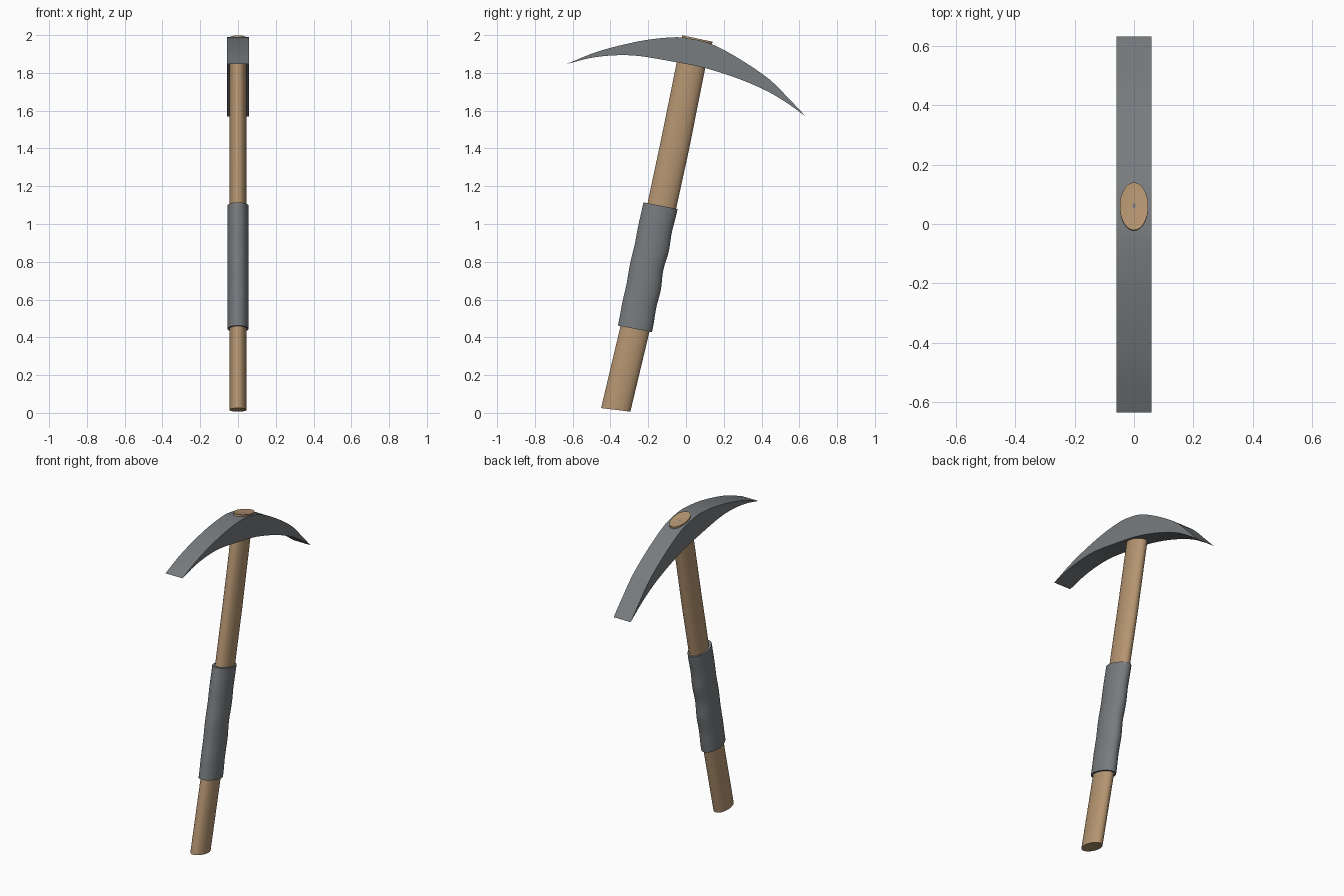
import bpy, bmesh, math
from mathutils import Vector

cube = bpy.data.objects.get("Cube")
if cube:
    bpy.data.objects.remove(cube)


def material(name, rgb):
    m = bpy.data.materials.new(name)
    m.use_nodes = True
    m.diffuse_color = (*rgb, 1)
    m.node_tree.nodes["Principled BSDF"].inputs["Base Color"].default_value = (*rgb, 1)
    return m


wood = material("warm wood", (0.46, 0.30, 0.165))
steel = material("dark grey", (0.185, 0.20, 0.21))


def finish(bm, name, mat, angle):
    bmesh.ops.recalc_face_normals(bm, faces=bm.faces)
    me = bpy.data.meshes.new(name)
    bm.to_mesh(me)
    bm.free()
    me.materials.append(mat)
    ob = bpy.data.objects.new(name, me)
    bpy.context.collection.objects.link(ob)
    bpy.ops.object.select_all(action="DESELECT")
    ob.select_set(True)
    bpy.context.view_layer.objects.active = ob
    bpy.ops.object.shade_smooth_by_angle(angle=math.radians(angle))
    return ob


def spline(pts, steps=4):
    """Catmull-Rom curve through 2D points."""
    p = [Vector(q) for q in pts]
    p = [2 * p[0] - p[1]] + p + [2 * p[-1] - p[-2]]
    out = []
    for a, b, c, d in zip(p, p[1:], p[2:], p[3:]):
        for i in range(steps):
            t = i / steps
            out.append(0.5 * (2 * b + (c - a) * t + (2 * a - 5 * b + 4 * c - d) * t * t
                              + (3 * b - a - 3 * c + d) * t ** 3))
    return out + [p[-2]]


def loft(name, rings, mat, dent=0.0, sides=32):
    """Oval tube; each ring is (y, z, half width x, half depth, tilt)."""
    bm = bmesh.new()
    loops = []
    for y, z, rx, ry, tilt in rings:
        t = math.radians(tilt)
        loops.append([bm.verts.new((rx * math.cos(a), y + ry * math.sin(a) * math.cos(t),
                                    z - ry * math.sin(a) * math.sin(t)))
                      for a in (2 * math.pi * i / sides for i in range(sides))])
    for lo, hi in zip(loops, loops[1:]):
        for i in range(sides):
            j = (i + 1) % sides
            bm.faces.new((lo[i], lo[j], hi[j], hi[i]))
    # slightly dished end caps
    for loop, ring, s in ((loops[0], rings[0], 1), (loops[-1], rings[-1], -1)):
        mid = bm.verts.new((0, ring[0], ring[1] + s * dent))
        for i in range(sides):
            bm.faces.new((loop[i], loop[(i + 1) % sides], mid))
    return finish(bm, name, mat, 35)


# Handle shaft
loft("handle", [(-0.372, 0.016, 0.045, 0.078, 7), (-0.27, 0.445, 0.045, 0.078, 11),
                (-0.127, 1.10, 0.045, 0.077, 11.5), (-0.058, 1.42, 0.045, 0.078, 11.5),
                (-0.008, 1.67, 0.045, 0.077, 11.5), (0.026, 1.84, 0.045, 0.077, 11.5),
                (0.054, 1.96, 0.045, 0.077, 11.5)], wood, 0.012)

# Flared handle end showing above the head
loft("handle_cap", [(0.056, 1.962, 0.048, 0.082, 12), (0.06, 1.982, 0.048, 0.082, 12)],
     wood, 0.008)

# Wrapped grip with shallow finger grooves along the back
rings = []
count = 24
for i in range(count + 1):
    f = i / count
    groove = 0.006 * math.sin(f * math.pi) * (1 - math.cos(f * 6 * math.pi)) / 2
    rings.append((-0.27 + 0.135 * f - groove, 0.445 + 0.652 * f, 0.056, 0.092 - groove * 0.4, 11))
loft("grip", rings, steel)

# Curved pick head: crescent profile of constant width
top = spline([(-0.635, 1.846), (-0.46, 1.915), (-0.246, 1.968), (-0.077, 1.988), (0.02, 1.982),
              (0.135, 1.953), (0.283, 1.874), (0.44, 1.767), (0.55, 1.658), (0.633, 1.57)])
under = spline([(-0.635, 1.846), (-0.51, 1.878), (-0.378, 1.893), (-0.246, 1.889), (-0.06, 1.858),
                (0.1, 1.826), (0.283, 1.767), (0.44, 1.698), (0.55, 1.63), (0.633, 1.57)])
bm = bmesh.new()
half = 0.059
rows = []
for i, (t, u) in enumerate(zip(top, under)):
    tip = i in (0, len(top) - 1)
    row = []
    for x in (-half, half):
        a = bm.verts.new((x, *t))
        row.append((a, a if tip else bm.verts.new((x, *u))))
    rows.append(row)
for (l0, r0), (l1, r1) in zip(rows, rows[1:]):
    for quad in ((l0[0], r0[0], r1[0], l1[0]), (l0[1], r0[1], r1[1], l1[1]),
                 (l0[0], l0[1], l1[1], l1[0]), (r0[0], r0[1], r1[1], r1[0])):
        bm.faces.new(list(dict.fromkeys(quad)))
finish(bm, "pick_head", steel, 30)
